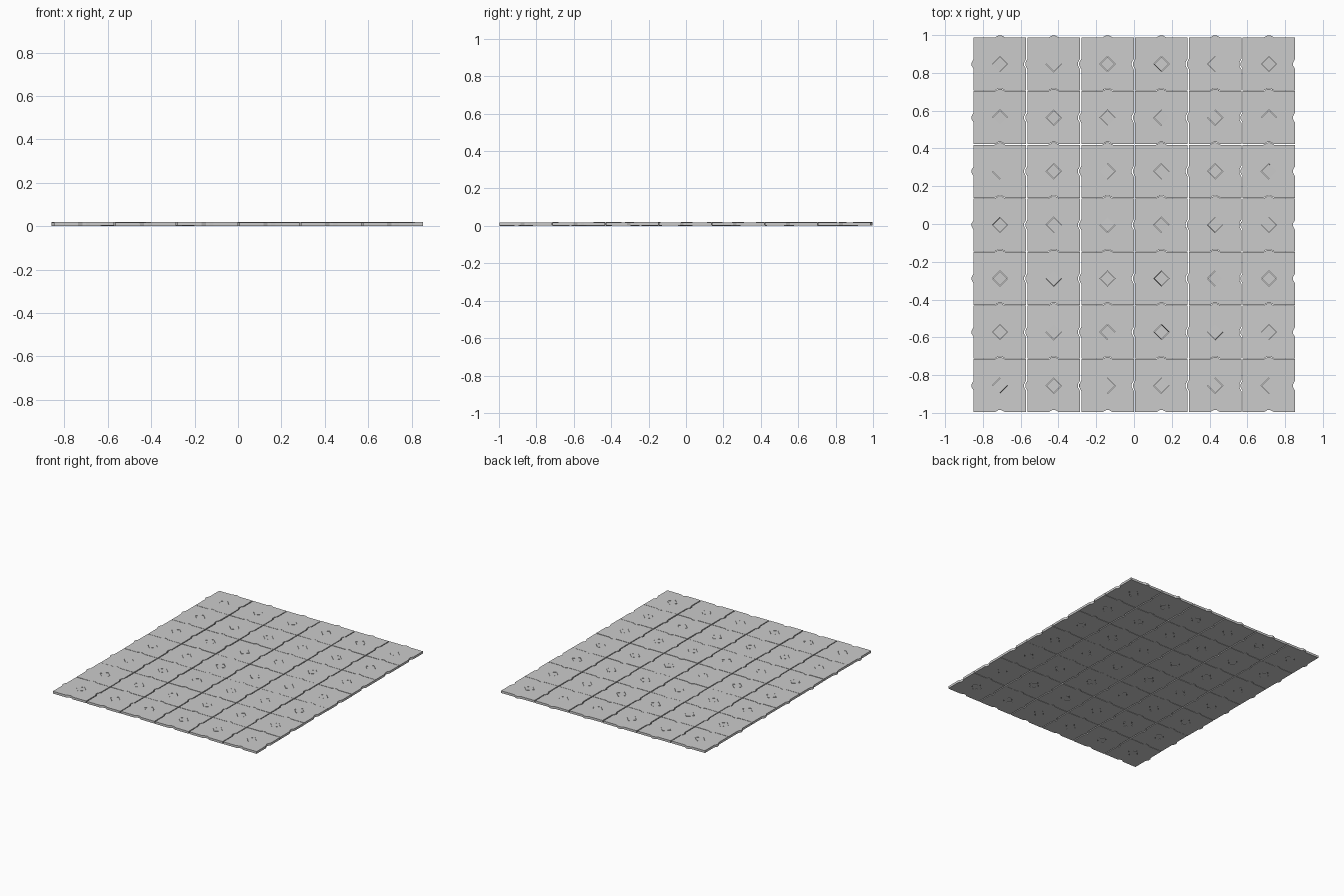
import bpy, bmesh, random
from mathutils import Matrix, Vector

if "Cube" in bpy.data.objects:
    bpy.data.objects.remove(bpy.data.objects["Cube"])

random.seed(4)
PX, PY = 0.2848, 0.2838      # tile pitch
X0, Y0 = -0.852, -0.998      # lower left corner of the tiled field
TOP, BOT = 0.0185, 0.0015
TAB, TW = 0.011, 0.028       # interlocking tab depth and half width
R = 0.041                    # centre diamond half diagonal


def diamond(r):
    return [(r, 0), (0, r), (-r, 0), (0, -r)]


def tile_outline():
    # tabs on the left and back edges, matching notches on the right and front
    gx, gy = 0.0035, 0.0016
    l, r = -PX / 2 + gx, PX / 2 - gx
    b, t = -PY / 2 + gy, PY / 2 - gy
    s = 0.008
    return [(l, b), (-TW, b), (-s, b + TAB), (s, b + TAB), (TW, b), (r, b),
            (r, -TW), (r - TAB, -s), (r - TAB, s), (r, TW), (r, t),
            (TW, t), (s, t + TAB), (-s, t + TAB), (-TW, t), (l, t),
            (l, TW), (l - TAB, s), (l - TAB, -s), (l, -TW)]


def slab(name, loops, matrix):
    # extruded flat plate, optional inner loops become through holes
    bm = bmesh.new()
    edges = []
    for loop in loops:
        vs = [bm.verts.new((x, y, BOT)) for x, y in loop]
        edges += [bm.edges.new((vs[i], vs[(i + 1) % len(vs)])) for i in range(len(vs))]
    bmesh.ops.triangle_fill(bm, edges=edges, use_beauty=True, use_dissolve=False)
    ext = bmesh.ops.extrude_face_region(bm, geom=bm.faces[:])
    up = [v for v in ext["geom"] if isinstance(v, bmesh.types.BMVert)]
    bmesh.ops.translate(bm, verts=up, vec=(0, 0, TOP - BOT))
    bmesh.ops.recalc_face_normals(bm, faces=bm.faces[:])
    me = bpy.data.meshes.new(name)
    bm.to_mesh(me)
    bm.free()
    ob = bpy.data.objects.new(name, me)
    ob.matrix_world = matrix
    bpy.context.collection.objects.link(ob)
    return ob


def settle(x, y, lift, tilt):
    # slightly uneven laying of each piece
    rx, ry = random.uniform(-tilt, tilt), random.uniform(-tilt, tilt)
    return (Matrix.Translation((x, y, random.uniform(-lift, lift)))
            @ Matrix.Rotation(rx, 4, 'X') @ Matrix.Rotation(ry, 4, 'Y'))


for i in range(6):
    for j in range(7):
        x, y = X0 + (i + 0.5) * PX, Y0 + (j + 0.5) * PY
        # interlocking floor tile with a diamond opening
        slab("floor_tile", [tile_outline(), diamond(R)], settle(x, y, 0.0005, 0.004))
        # loose diamond inlay
        slab("diamond_inlay", [diamond(R - 0.002)], settle(x, y, 0.0008, 0.02))
